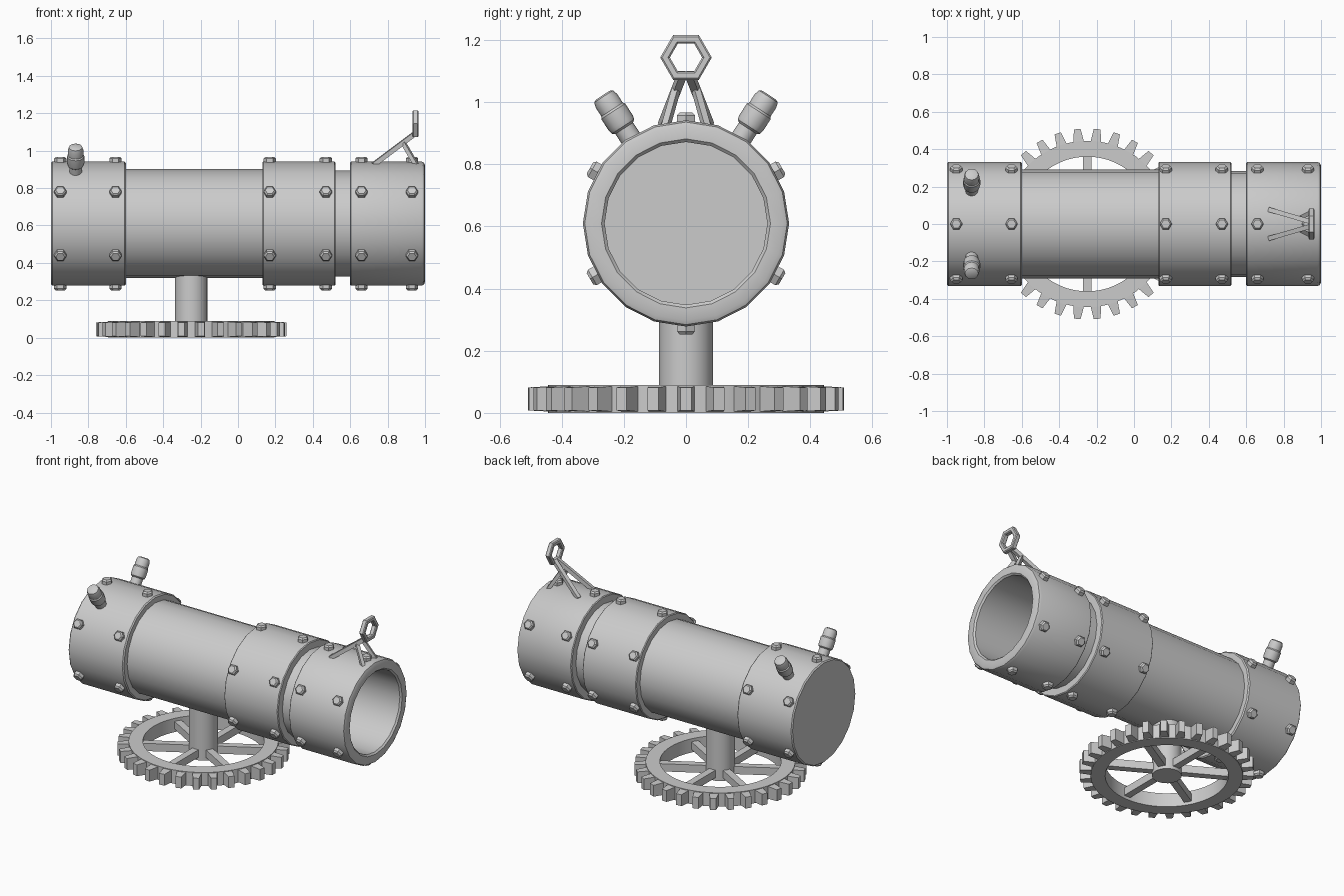
import bpy, bmesh
from math import sin, cos, pi, radians
from mathutils import Vector, Matrix

if "Cube" in bpy.data.objects:
    bpy.data.objects.remove(bpy.data.objects["Cube"])

AXIS_Z = 0.61
GEAR = Vector((-0.25, 0, 0))


def finish(name, bm, smooth=True):
    bmesh.ops.recalc_face_normals(bm, faces=bm.faces)
    me = bpy.data.meshes.new(name)
    bm.to_mesh(me)
    bm.free()
    ob = bpy.data.objects.new(name, me)
    bpy.context.collection.objects.link(ob)
    if smooth:
        bpy.ops.object.select_all(action='DESELECT')
        ob.select_set(True)
        bpy.context.view_layer.objects.active = ob
        bpy.ops.object.shade_smooth_by_angle(angle=radians(32))
    return ob


def lathe(bm, profile, sides, matrix, closed=False, phase=0.0):
    """Revolve (radius, height) points around local z; end rings are capped."""
    rings = []
    for r, h in profile:
        rings.append([bm.verts.new(matrix @ Vector((r * cos(2 * pi * i / sides + phase),
                                                    r * sin(2 * pi * i / sides + phase), h)))
                      for i in range(sides)])
    pairs = list(zip(rings, rings[1:]))
    if closed:
        pairs.append((rings[-1], rings[0]))
    for a, b in pairs:
        for i in range(sides):
            j = (i + 1) % sides
            bm.faces.new((a[i], a[j], b[j], b[i]))
    if not closed:
        bm.faces.new(rings[0])
        bm.faces.new(rings[-1])


def pointing(origin, direction):
    return Matrix.Translation(origin) @ Vector(direction).to_track_quat('Z', 'Y').to_matrix().to_4x4()


def radial(x, angle):
    return pointing(Vector((x, 0, AXIS_Z)), (0, cos(angle), sin(angle)))


def beam(bm, a, b, width, height):
    a, b = Vector(a), Vector(b)
    m = pointing((a + b) / 2, b - a) @ Matrix.Diagonal((width, height, (b - a).length, 1))
    bmesh.ops.create_cube(bm, size=1, matrix=m)


# Barrel: breech band, tube, middle band, muzzle band and open bore
bm = bmesh.new()
along_x = Matrix.Translation((0, 0, AXIS_Z)) @ Matrix.Rotation(pi / 2, 4, 'Y')
lathe(bm, [(.325, -1), (.332, -.993), (.332, -.607), (.325, -.6), (.291, -.6),
           (.291, .13), (.327, .13), (.332, .135), (.332, .515), (.327, .52), (.283, .52),
           (.283, .6), (.327, .6), (.332, .605), (.332, .98), (.326, .994), (.312, 1),
           (.272, 1), (.262, .99), (.262, -.6)], 20, along_x)
finish("barrel", bm)

# Hex bolts in rings of six on every band
bm = bmesh.new()
for x in (-.95, -.655, .17, .47, .66, .93):
    for k in range(6):
        lathe(bm, [(.033, .315), (.033, .348), (.024, .357)], 6, radial(x, radians(30 + 60 * k)))
finish("bolts", bm, smooth=False)

# Pair of grips on the breech
for name, ang in (("grip_left", 57), ("grip_right", 123)):
    bm = bmesh.new()
    lathe(bm, [(.034, .29), (.034, .365), (.043, .372), (.046, .385), (.046, .43), (.041, .437),
               (.041, .47), (.036, .487), (.026, .492)], 12, radial(-.868, radians(ang)))
    finish(name, bm)

# Sight: hexagonal ring on two long and two short struts
bm = bmesh.new()
lathe(bm, [(.083, -.011), (.077, -.016), (.058, -.016), (.052, -.011), (.052, .011),
           (.058, .016), (.077, .016), (.083, .011)], 6,
      pointing((.949, 0, 1.144), (1, 0, 0)) @ Matrix.Identity(4), closed=True)
ring = finish("sight_ring", bm, smooth=False)
# turn corners to point sideways
if max(v.co.y for v in ring.data.vertices) < .08:
    c = Matrix.Translation((.949, 0, 1.144))
    ring.data.transform(c @ Matrix.Rotation(pi / 6, 4, 'X') @ c.inverted())
bm = bmesh.new()
for s in (-1, 1):
    beam(bm, (.725, s * .076, .925), (.945, s * .012, 1.09), .025, .025)
    beam(bm, (.955, s * .066, .92), (.885, s * .032, 1.04), .022, .022)
finish("sight_struts", bm, smooth=False)

# Pedestal post
bm = bmesh.new()
lathe(bm, [(.087, 0), (.087, .345)], 24, Matrix.Translation(GEAR))
finish("pedestal_post", bm)

# Gear rim
bm = bmesh.new()
lathe(bm, [(.36, 0), (.445, 0), (.445, .09), (.36, .09)], 60, Matrix.Translation(GEAR), closed=True)
finish("gear_rim", bm)

# Thirty tapered gear teeth
bm = bmesh.new()
for k in range(30):
    m = Matrix.Translation(GEAR) @ Matrix.Rotation(2 * pi * k / 30, 4, 'Z')
    loops = [[bm.verts.new(m @ Vector((r, y, z))) for y, z in
              ((-w, lo), (w, lo), (w, hi), (-w, hi))]
             for r, w, lo, hi in ((.435, .029, .004, .086), (.51, .018, .008, .082))]
    for i in range(4):
        j = (i + 1) % 4
        bm.faces.new((loops[0][i], loops[0][j], loops[1][j], loops[1][i]))
    bm.faces.new(loops[0])
    bm.faces.new(loops[1])
finish("gear_teeth", bm, smooth=False)

# Six gear spokes
bm = bmesh.new()
for k in range(6):
    m = (Matrix.Translation(GEAR) @ Matrix.Rotation(radians(30 + 60 * k), 4, 'Z')
         @ Matrix.Translation((.22, 0, .045)) @ Matrix.Diagonal((.30, .045, .05, 1)))
    bmesh.ops.create_cube(bm, size=1, matrix=m)
finish("gear_spokes", bm, smooth=False)
